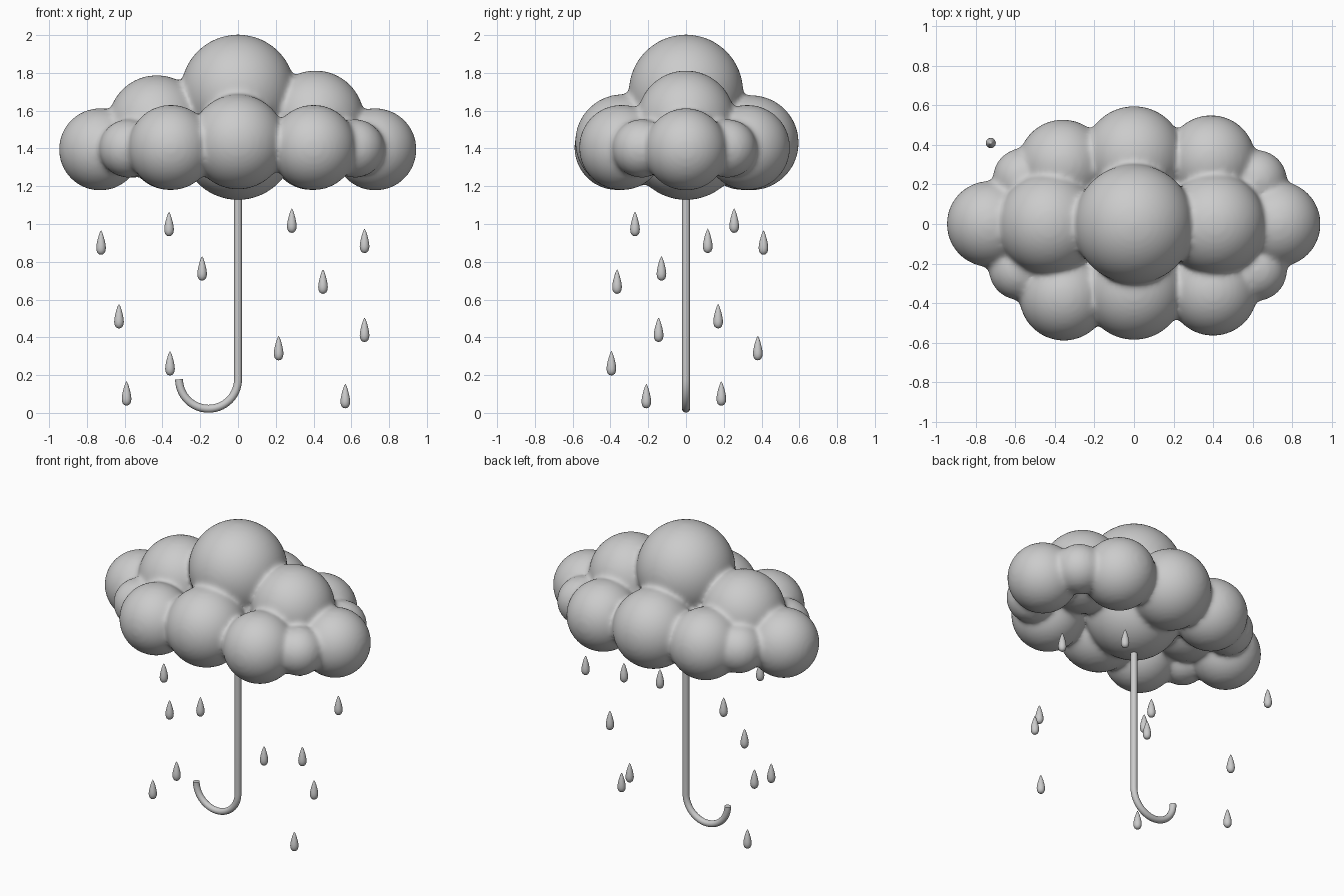
import bpy, bmesh
from math import sin, cos, pi
from mathutils import Matrix

if "Cube" in bpy.data.objects:
    bpy.data.objects.remove(bpy.data.objects["Cube"])


def make_object(name, bm):
    bmesh.ops.recalc_face_normals(bm, faces=bm.faces)
    for f in bm.faces:
        f.smooth = True
    mesh = bpy.data.meshes.new(name)
    bm.to_mesh(mesh)
    bm.free()
    ob = bpy.data.objects.new(name, mesh)
    bpy.context.collection.objects.link(ob)
    return ob


# Cloud canopy: overlapping puffs (x, y, z, radius) fused with soft creases
puffs = [
    (0, 0, 1.70, 0.303), (0, 0, 1.43, 0.303),
    (-0.43, 0, 1.53, 0.258), (0.41, 0, 1.555, 0.258),
    (-0.73, 0, 1.395, 0.218), (0.727, 0, 1.395, 0.218),
    (0, -0.335, 1.435, 0.252), (0, 0.345, 1.43, 0.252),
    (-0.355, -0.365, 1.405, 0.226), (0.40, -0.34, 1.405, 0.226),
    (-0.36, 0.303, 1.405, 0.226), (0.39, 0.325, 1.405, 0.226),
    (-0.58, -0.23, 1.40, 0.155), (0.62, -0.235, 1.40, 0.155),
    (-0.56, 0.23, 1.40, 0.155), (0.62, 0.22, 1.40, 0.155),
]
bm = bmesh.new()
for x, y, z, r in puffs:
    bmesh.ops.create_icosphere(bm, subdivisions=5, radius=r,
                               matrix=Matrix.Translation((x, y, z)))
cloud = make_object("cloud_canopy", bm)
remesh = cloud.modifiers.new("fuse", 'REMESH')
remesh.mode = 'VOXEL'
remesh.voxel_size = 0.014
remesh.use_smooth_shade = True
soften = cloud.modifiers.new("soften", 'SMOOTH')
soften.factor = 0.5
soften.iterations = 14

# Handle: straight shaft ending in a half-circle hook
R = 0.156
path = [(0, 0, 1.25), (0, 0, 0.6)]
path += [(-R + R * cos(a), 0, 0.178 - R * sin(a))
         for a in [pi * i / 28 for i in range(29)]]
curve = bpy.data.curves.new("umbrella_handle", 'CURVE')
curve.dimensions = '3D'
curve.bevel_depth = 0.021
curve.bevel_resolution = 6
curve.use_fill_caps = True
spline = curve.splines.new('POLY')
spline.points.add(len(path) - 1)
for p, co in zip(spline.points, path):
    p.co = (*co, 1)
spline.use_smooth = True
handle = bpy.data.objects.new("umbrella_handle", curve)
bpy.context.collection.objects.link(handle)

# Raindrops: lathed teardrops, each placed by (x, y, tip height)
profile = [(0.011, 0.003), (0.019, 0.010), (0.024, 0.022), (0.0255, 0.036),
           (0.024, 0.053), (0.020, 0.073), (0.014, 0.096), (0.007, 0.117)]
SEG = 20


def raindrop(name, x, y, tip):
    bm = bmesh.new()
    rings = [[bm.verts.new((r * cos(2 * pi * k / SEG), r * sin(2 * pi * k / SEG), z))
              for k in range(SEG)] for r, z in profile]
    low, high = bm.verts.new((0, 0, 0)), bm.verts.new((0, 0, 0.13))
    for k in range(SEG):
        n = (k + 1) % SEG
        for a, b in zip(rings, rings[1:]):
            bm.faces.new((a[k], a[n], b[n], b[k]))
        bm.faces.new((low, rings[0][n], rings[0][k]))
        bm.faces.new((high, rings[-1][k], rings[-1][n]))
    make_object(name, bm).location = (x, y, tip - 0.13)


drops = [
    (-0.725, 0.41, 0.967), (0.67, 0.115, 0.976), (-0.365, -0.27, 1.065),
    (0.285, 0.255, 1.083), (-0.19, -0.13, 0.83), (0.45, -0.365, 0.76),
    (-0.63, 0.17, 0.577), (0.67, -0.145, 0.505), (0.215, 0.38, 0.408),
    (-0.36, -0.395, 0.328), (-0.59, 0.187, 0.168), (0.568, -0.21, 0.154),
]
for i, d in enumerate(drops):
    raindrop(f"raindrop_{i + 1}", *d)
